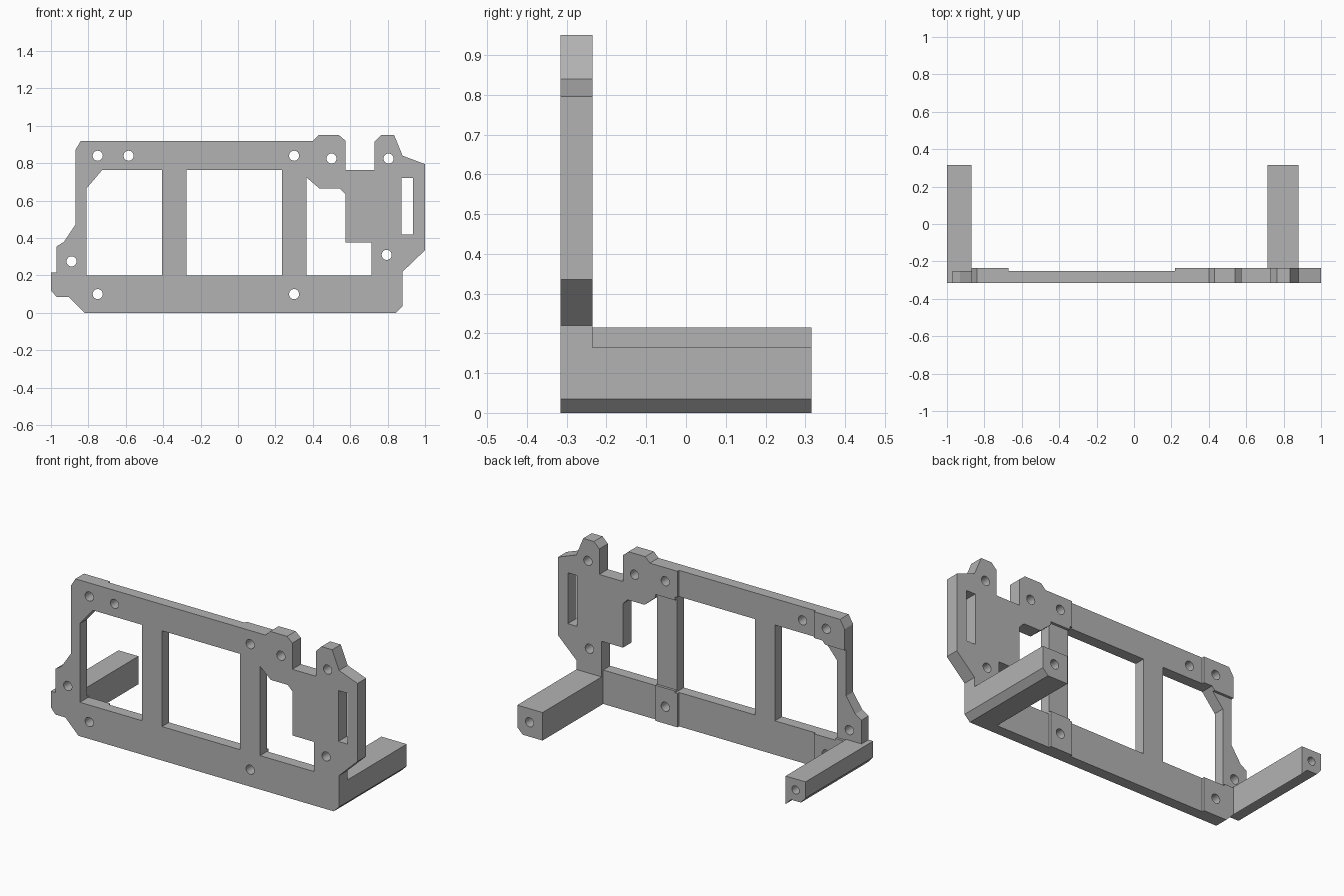
import bpy, bmesh, math

cube = bpy.data.objects.get("Cube")
if cube:
    bpy.data.objects.remove(cube, do_unlink=True)

FRONT, THIN, THICK, BACK = -0.315, -0.25, -0.235, 0.315

grey = bpy.data.materials.new("plain grey")
grey.use_nodes = True
colour = (0.45, 0.45, 0.45, 1)
grey.diffuse_color = colour
grey.node_tree.nodes["Principled BSDF"].inputs["Base Color"].default_value = colour


def prism(name, profile, y0, y1):
    """Extrude an x-z profile from y0 to y1."""
    bm = bmesh.new()
    face = bm.faces.new([bm.verts.new((x, y0, z)) for x, z in profile])
    out = bmesh.ops.extrude_face_region(bm, geom=[face])
    verts = [v for v in out["geom"] if isinstance(v, bmesh.types.BMVert)]
    bmesh.ops.translate(bm, verts=verts, vec=(0, y1 - y0, 0))
    bmesh.ops.recalc_face_normals(bm, faces=bm.faces)
    mesh = bpy.data.meshes.new(name)
    bm.to_mesh(mesh)
    bm.free()
    mesh.materials.append(grey)
    obj = bpy.data.objects.new(name, mesh)
    bpy.context.collection.objects.link(obj)
    return obj


def rect(x0, x1, z0, z1):
    return [(x0, z0), (x1, z0), (x1, z1), (x0, z1)]


def circle(x, z, r=0.027, n=24):
    return [(x + r * math.cos(i * math.tau / n), z + r * math.sin(i * math.tau / n))
            for i in range(n)]


def cut(obj, profiles, y0, y1):
    """Cut each profile out of the object between y0 and y1."""
    for profile in profiles:
        cutter = prism("cutter", profile, y0, y1)
        cutter.hide_render = True
        mod = obj.modifiers.new("cut", "BOOLEAN")
        mod.operation, mod.solver, mod.object = "DIFFERENCE", "EXACT", cutter
        graph = bpy.context.evaluated_depsgraph_get()
        mesh = bpy.data.meshes.new_from_object(obj.evaluated_get(graph))
        obj.modifiers.clear()
        obj.data = mesh
        bpy.data.objects.remove(cutter, do_unlink=True)


# Front plate outline
plate = prism("front_plate", [
    (-0.82, 0), (0.845, 0), (0.88, 0.035), (0.88, 0.22), (1, 0.335), (1, 0.795),
    (0.88, 0.84), (0.835, 0.95), (0.765, 0.95), (0.73, 0.915), (0.73, 0.765),
    (0.575, 0.765), (0.575, 0.92), (0.54, 0.95), (0.43, 0.95), (0.4, 0.92),
    (-0.84, 0.92), (-0.87, 0.87), (-0.87, 0.47), (-0.93, 0.38), (-0.97, 0.355),
    (-0.97, 0.215), (-1, 0.215), (-1, 0.12), (-0.97, 0.085), (-0.905, 0.085)],
    FRONT, THICK)

# Windows and slot
windows = [
    [(-0.81, 0.2), (-0.405, 0.2), (-0.405, 0.765), (-0.725, 0.765), (-0.81, 0.665)],
    rect(-0.275, 0.235, 0.2, 0.765),
    [(0.365, 0.2), (0.715, 0.2), (0.715, 0.375), (0.575, 0.375), (0.575, 0.635),
     (0.545, 0.665), (0.435, 0.665), (0.365, 0.725)],
    rect(0.875, 0.935, 0.42, 0.72)]
cut(plate, windows, -0.5, 0)

# Thinner areas on the back, leaving raised pads around the screw holes
thin = [rect(-1.1, -0.87, -0.1, 1.1), rect(-0.67, 0.22, -0.1, 1.1),
        rect(-0.9, 0.365, 0.21, 0.745), rect(0.365, 0.715, -0.1, 0.25)]
cut(plate, thin, THIN, 0)

# Screw holes
holes = [(-0.75, 0.84), (-0.585, 0.84), (0.3, 0.84), (0.5, 0.825), (0.805, 0.825),
         (-0.89, 0.275), (0.795, 0.31), (-0.75, 0.1), (0.3, 0.1)]
cut(plate, [circle(x, z) for x, z in holes], -0.5, 0)

# Rear posts with blind screw holes in their ends
right_post = prism("right_post", [
    (-1, 0.215), (-1, 0.12), (-0.97, 0.085), (-0.905, 0.085), (-0.87, 0.05),
    (-0.87, 0.215)], THIN, BACK)
cut(right_post, [circle(-0.935, 0.15, 0.024)], 0.15, 0.4)

left_post = prism("left_post", [
    (0.715, 0), (0.845, 0), (0.88, 0.035), (0.88, 0.165), (0.715, 0.165)], THICK, BACK)
cut(left_post, [circle(0.8, 0.085, 0.027)], 0.15, 0.4)
